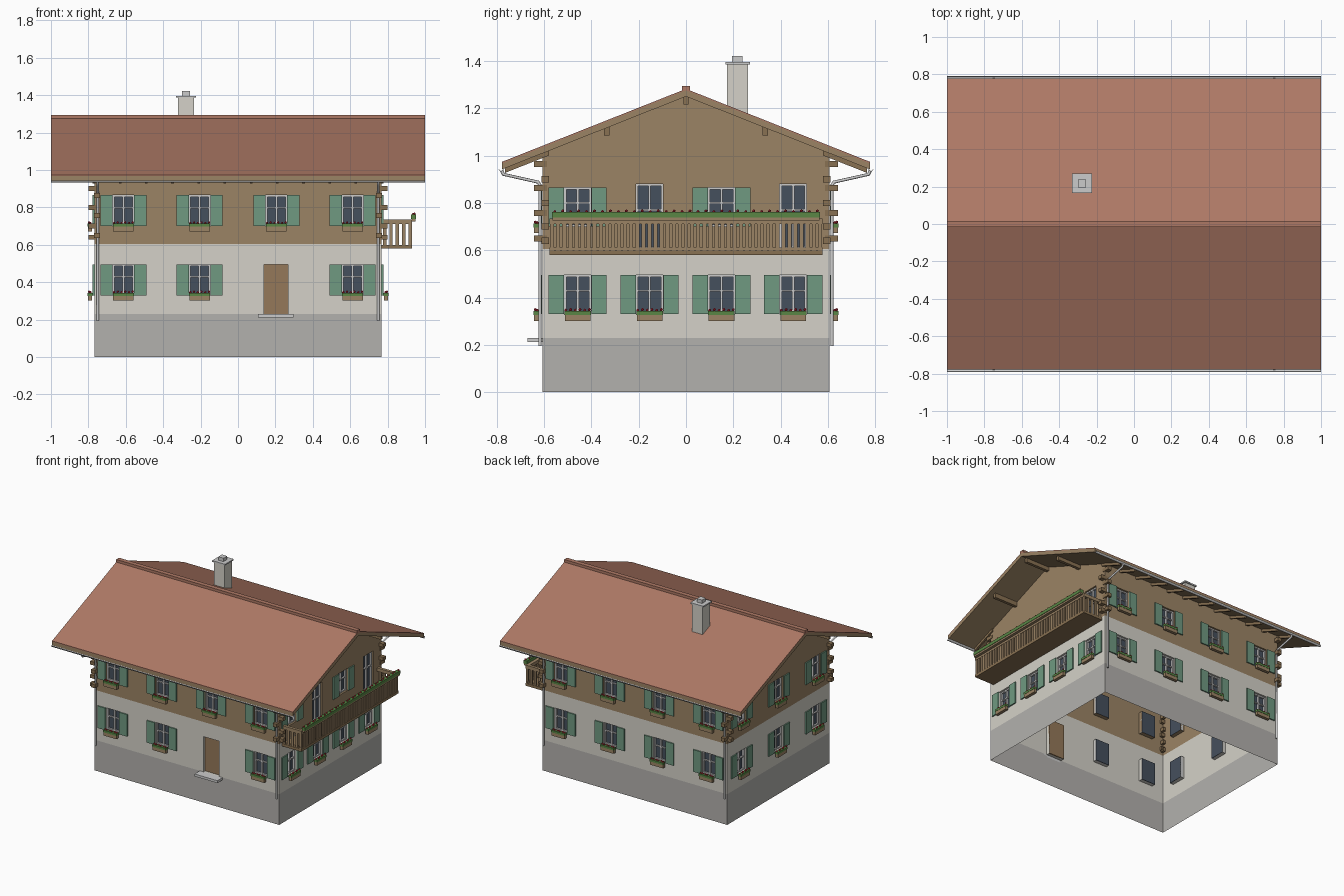
import bpy, bmesh, math
from mathutils import Matrix, Vector

if "Cube" in bpy.data.objects:
    bpy.data.objects.remove(bpy.data.objects["Cube"])

def mat(name, r, g, b):
    m = bpy.data.materials.new(name)
    m.diffuse_color = (r, g, b, 1)
    m.use_nodes = True
    m.node_tree.nodes["Principled BSDF"].inputs["Base Color"].default_value = m.diffuse_color
    return m

PLASTER = mat("plaster", .66, .64, .58)
WOOD = mat("wood", .33, .23, .13)
DARK = mat("dark_wood", .25, .165, .085)
DOOR = mat("door_wood", .30, .19, .10)
BASE = mat("base_stone", .45, .44, .42)
TILE = mat("roof_tile", .42, .19, .13)
GREEN = mat("shutter_green", .16, .32, .22)
GLASS = mat("glass", .06, .08, .11)
FRAME = mat("frame_white", .65, .65, .63)
LEAF = mat("leaves", .10, .24, .06)
RED = mat("blossom", .55, .02, .04)

parts = {}
I = Matrix()

def part(name, material=None):
    if name not in parts:
        parts[name] = (bmesh.new(), material)
    return parts[name][0]

def box(name, material, x0, x1, y0, y1, z0, z1, M=I):
    T = Matrix.Translation(((x0+x1)/2, (y0+y1)/2, (z0+z1)/2))
    S = Matrix.Diagonal((abs(x1-x0), abs(y1-y0), abs(z1-z0), 1))
    bmesh.ops.create_cube(part(name, material), size=1, matrix=M @ T @ S)

def prism(name, material, profile, x0, x1):
    """Extrude a closed (y, z) profile along x."""
    bm = part(name, material)
    a = [bm.verts.new((x0, y, z)) for y, z in profile]
    b = [bm.verts.new((x1, y, z)) for y, z in profile]
    fs = [bm.faces.new(a), bm.faces.new(b[::-1])]
    n = len(a)
    for i in range(n):
        fs.append(bm.faces.new((a[i], b[i], b[(i+1) % n], a[(i+1) % n])))
    bmesh.ops.recalc_face_normals(bm, faces=fs)

def blossoms(M, u0, u1, y, z, n):
    for i in range(n):
        p = Vector((u0 + (u1-u0)*i/(n-1), y + .004*(-1)**i, z + .003*(i % 2)))
        bmesh.ops.create_icosphere(part("blossoms", RED), subdivisions=1, radius=.007,
                                   matrix=M @ Matrix.Translation(p))

# Window kit in wall space: x along the wall, -y outward
def window(M, u, z0, z1, w, shutters=True, flowers=True):
    h = w/2
    box("window_glass", GLASS, u-h, u+h, .026, .03, z0, z1, M)
    for s in (-1, 1):
        box("window_frames", FRAME, u+s*h, u+s*(h-.009), .012, .027, z0, z1, M)
        if shutters:
            box("shutters", GREEN, u+s*(h+.001), u+s*(h+.066), -.01, -.001, z0, z1, M)
    zc = z0 + .6*(z1-z0)
    for a, b in ((z0, z0+.009), (zc-.004, zc+.004), (z1-.009, z1)):
        box("window_frames", FRAME, u-h, u+h, .014, .027, a, b, M)
    box("window_frames", FRAME, u-.005, u+.005, .014, .027, z0, z1, M)
    if flowers:
        box("flower_boxes", WOOD, u-.054, u+.054, -.036, -.014, z0-.028, z0-.001, M)
        box("box_leaves", LEAF, u-.056, u+.056, -.038, -.012, z0-.003, z0+.013, M)
        blossoms(M, u-.05, u+.05, -.026, z0+.016, 6)

# One wall sheet with recessed openings
def wall(name, M, half, holes, gable):
    bm = bmesh.new()
    top = .95 if gable else 1.01
    us = sorted({-half, half} | {v for h in holes for v in h[:2]})
    zs = sorted({0, .23, .605, top} | {v for h in holes for v in h[2:]})
    def face(pts, z):
        f = bm.faces.new([bm.verts.new(M @ Vector(p)) for p in pts])
        f.material_index = 0 if z < .23 else 1 if z < .605 else 2
    for a, b in zip(us, us[1:]):
        for c, d in zip(zs, zs[1:]):
            u, z = (a+b)/2, (c+d)/2
            if not any(h[0] < u < h[1] and h[2] < z < h[3] for h in holes):
                face([(a, 0, c), (b, 0, c), (b, 0, d), (a, 0, d)], z)
    for a, b, c, d in holes:
        p = [(a, c), (b, c), (b, d), (a, d)]
        for i in range(4):
            (u, z), (v, w) = p[i], p[(i+1) % 4]
            face([(u, 0, z), (v, 0, w), (v, .03, w), (u, .03, z)], (c+d)/2)
    if gable:
        face([(-half, 0, top), (half, 0, top), (half, 0, 1.01), (0, 0, 1.255), (-half, 0, 1.01)], 1)
    bmesh.ops.remove_doubles(bm, verts=bm.verts, dist=1e-5)
    me = bpy.data.meshes.new(name)
    bm.to_mesh(me)
    for m in (BASE, PLASTER, WOOD):
        me.materials.append(m)
    bpy.context.collection.objects.link(bpy.data.objects.new(name, me))

HX, HY = .767, .607
LOW, UP, FRENCH = (.33, .495), (.70, .865), (.607, .88)
long4, right4, left3 = (-.613, -.205, .205, .613), (-.458, -.154, .15, .453), (-.44, 0, .44)
sides = {  # angle, half length, distance, ground windows, upper windows
    "front": (0, HX, HY, (-.613, -.205, .613), long4),
    "right": (90, HY, HX, right4, (right4[0], right4[2])),
    "back": (180, HX, HY, long4, long4),
    "left": (-90, HY, HX, left3, left3)}
for side, (ang, half, dist, ground, upper) in sides.items():
    M = Matrix.Rotation(math.radians(ang), 4, 'Z') @ Matrix.Translation((0, -dist, 0))
    w, holes = .114, []
    todo = [(u, LOW, True, True) for u in ground] + [(u, UP, True, side != "right") for u in upper]
    if side == "right":   # balcony doors
        todo += [(right4[i], FRENCH, False, False) for i in (1, 3)]
    for u, (z0, z1), sh, fl in todo:
        window(M, u, z0, z1, w, sh, fl)
        holes.append((u-w/2, u+w/2, z0, z1))
    if side == "front":   # entrance
        holes.append((.139, .267, .23, .495))
        box("front_door", DOOR, .139, .267, .02, .03, .23, .495, M)
        box("door_step", None, .107, .297, -.062, 0, .212, .23, M)
    wall(side + "_wall", M, half, holes, side in ("right", "left"))

# Log ends at the corners
for sx in (-1, 1):
    for sy in (-1, 1):
        for z in (.64, .70, .80, .90):
            box("log_ends", DARK, sx*(HX-.02), sx*(HX+.033), sy*(HY-.028), sy*(HY+.004), z-.013, z+.013)
        for z in (.65, .757, .863, .965):
            box("log_ends", DARK, sx*(HX-.028), sx*(HX+.004), sy*(HY-.02), sy*(HY+.036), z-.013, z+.013)

# Roof deck, tiles, ridge cap
E, K = .777, .396
prism("roof_deck", WOOD, [(0, 1.276), (E, .967), (E, .942), (0, 1.25), (-E, .942), (-E, .967)], -1, 1)
prism("roof_tiles", TILE, [(0, 1.282), (E, .974), (E, .967), (0, 1.276), (-E, .967), (-E, .974)], -1, 1)
box("ridge_cap", TILE, -1, 1, -.017, .017, 1.268, 1.295)

# Rafters and purlins
under = lambda y: 1.25 - K*y
for s in (-1, 1):
    for i in range(12):
        x = -.77 + .14*i
        prism("rafters", DARK, [(s*.58, under(.58)), (s*.765, under(.765)),
              (s*.765, under(.765)-.02), (s*.58, under(.58)-.02)], x-.007, x+.007)
    for y, z in ((0, 1.234), (-.335, 1.103), (.335, 1.103)):
        box("purlins", DARK, s*.75, s*.96, y-.011, y+.011, z-.017, z+.017)

# Half-round gutters and downpipes
for s, label in ((-1, "front"), (1, "back")):
    pts = [(s*.781 + .011*math.cos(a), .944 + .011*math.sin(a))
           for a in [math.pi + math.pi*i/8 for i in range(9)]]
    inner = [(s*.781 + (y - s*.781)*.8, .944 + (z-.944)*.8) for y, z in pts[::-1]]
    prism("gutters", None, pts + inner, -1, 1)
    for x, lr in ((-.75, "left"), (.75, "right")):
        cu = bpy.data.curves.new("downpipe", 'CURVE')
        cu.dimensions, cu.bevel_depth, cu.bevel_resolution, cu.use_fill_caps = '3D', .007, 2, True
        path = [(.779, .936), (.772, .921), (.625, .888), (.617, .875), (.617, .195)]
        sp = cu.splines.new('POLY')
        sp.points.add(len(path)-1)
        for p, (y, z) in zip(sp.points, path):
            p.co = (x, s*y, z, 1)
        bpy.context.collection.objects.link(bpy.data.objects.new(f"downpipe_{label}_{lr}", cu))

# Chimney
box("chimney", PLASTER, -.322, -.234, .173, .263, 1.15, 1.387)
box("chimney_cap", None, -.331, -.225, .166, .27, 1.386, 1.396)
box("chimney_cap", None, -.30, -.257, .195, .238, 1.396, 1.422)

# Balcony with slatted railing
X, Y = .93, .576
box("balcony_floor", DARK, HX, X, -Y, Y, .58, .60)
box("balcony_rails", WOOD, X-.025, X, -Y, Y, .71, .735)
box("balcony_rails", WOOD, X-.018, X-.008, -Y, Y, .60, .612)
n = 45
for i in range(n):
    y = -Y + .01 + (2*Y-.02)*i/(n-1)
    box("balcony_slats", WOOD, X-.012, X-.002, y-.0085, y+.0085, .60, .712)
for s in (-1, 1):
    box("balcony_rails", WOOD, HX, X, s*Y, s*(Y-.022), .71, .735)
    for i in range(5):
        x = HX + .017 + .034*i
        box("balcony_slats", WOOD, x-.009, x+.009, s*(Y-.003), s*(Y-.013), .60, .712)
box("balcony_flower_box", WOOD, X, X+.02, -.565, .565, .725, .745)
box("balcony_leaves", LEAF, X-.004, X+.023, -.566, .566, .738, .761)
blossoms(Matrix.Rotation(math.pi/2, 4, 'Z'), -.555, .555, -(X+.01), .763, 34)

for name, (bm, material) in parts.items():
    me = bpy.data.meshes.new(name)
    bm.to_mesh(me)
    bm.free()
    if material:
        me.materials.append(material)
    bpy.context.collection.objects.link(bpy.data.objects.new(name, me))
